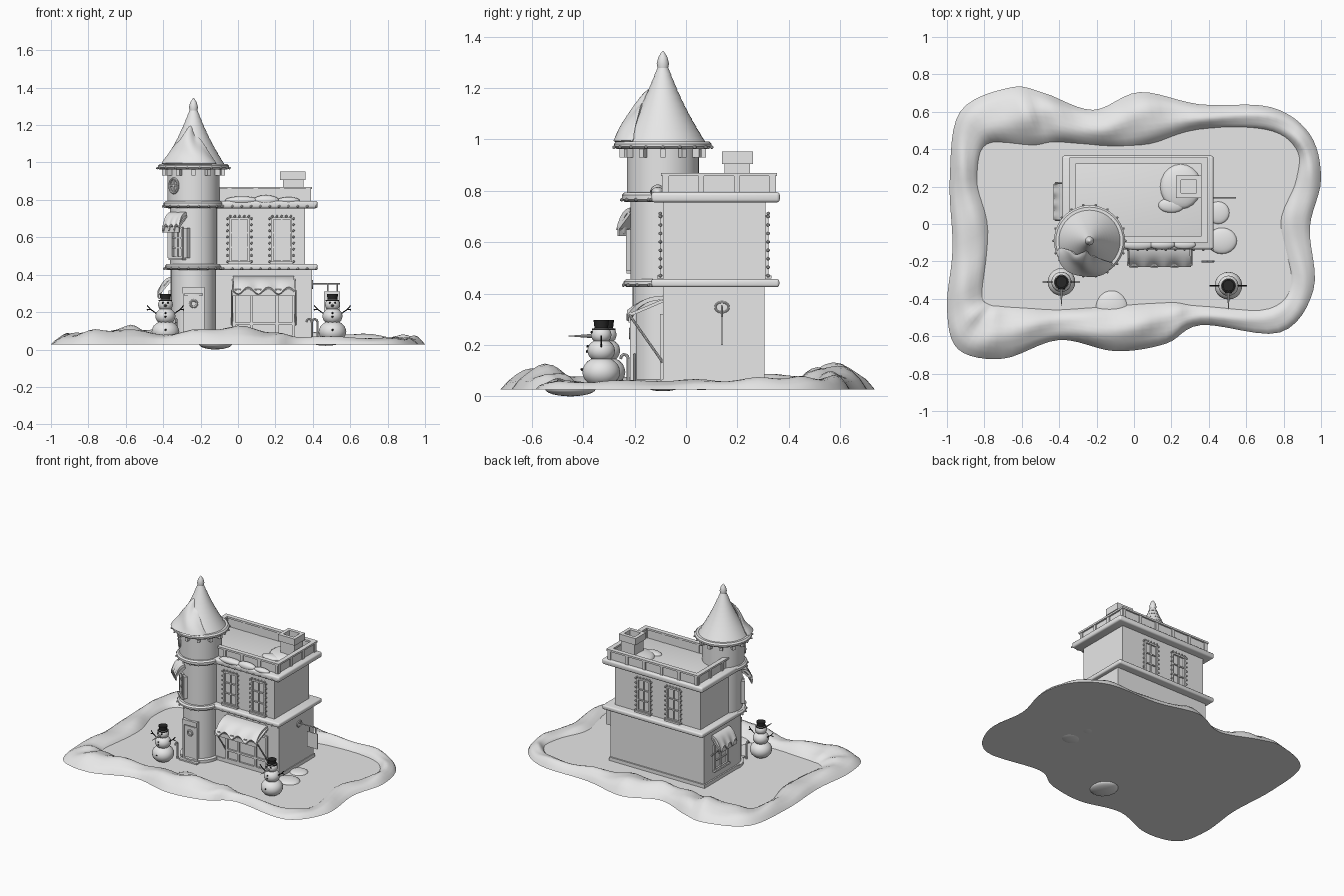
import bpy, bmesh, math, random
from mathutils import Matrix, Vector
from math import sin, cos, pi, radians

if "Cube" in bpy.data.objects:
    bpy.data.objects.remove(bpy.data.objects["Cube"])

random.seed(4)


def material(name, c):
    m = bpy.data.materials.new(name)
    m.diffuse_color = (*c, 1)
    m.use_nodes = True
    m.node_tree.nodes["Principled BSDF"].inputs["Base Color"].default_value = m.diffuse_color
    return m


STONE = material("pale_grey", (0.8, 0.8, 0.8))
COAL = material("coal_black", (0.02, 0.02, 0.02))
bulbs = []


def finish(name, bm, M=Matrix(), mat=STONE, bevel=0):
    bmesh.ops.recalc_face_normals(bm, faces=bm.faces)
    me = bpy.data.meshes.new(name)
    bm.transform(M)
    bm.to_mesh(me)
    bm.free()
    me.materials.append(mat)
    ob = bpy.data.objects.new(name, me)
    bpy.context.collection.objects.link(ob)
    if bevel:
        b = ob.modifiers.new("bevel", 'BEVEL')
        b.width, b.segments = bevel, 3
    return ob


def boxes(name, items, M=Matrix(), mat=STONE, bevel=0):
    bm = bmesh.new()
    for x0, x1, y0, y1, z0, z1 in items:
        T = Matrix.Translation(((x0 + x1) / 2, (y0 + y1) / 2, (z0 + z1) / 2))
        bmesh.ops.create_cube(bm, size=1, matrix=T @ Matrix.Diagonal((x1 - x0, y1 - y0, z1 - z0, 1)))
    return finish(name, bm, M, mat, bevel)


def lathe(name, prof, x, y, mat=STONE, seg=40):
    bm = bmesh.new()
    vs = [bm.verts.new((r, 0, z)) for r, z in prof]
    es = [bm.edges.new(p) for p in zip(vs, vs[1:])]
    bmesh.ops.spin(bm, geom=vs + es, cent=(0, 0, 0), axis=(0, 0, 1), angle=2 * pi, steps=seg)
    bmesh.ops.remove_doubles(bm, verts=bm.verts, dist=0.0003)
    return finish(name, bm, Matrix.Translation((x, y, 0)), mat)


def balls(name, items, mat=STONE, sub=3):
    bm = bmesh.new()
    for c, r in items:
        s = r if isinstance(r, tuple) else (r, r, r)
        bmesh.ops.create_icosphere(bm, subdivisions=sub, radius=1,
                                   matrix=Matrix.Translation(c) @ Matrix.Diagonal((*s, 1)))
    return finish(name, bm, mat=mat)


def tube(name, paths, r, mat=STONE):
    cu = bpy.data.curves.new(name, 'CURVE')
    cu.dimensions, cu.bevel_depth, cu.bevel_resolution = '3D', r, 2
    cu.use_fill_caps = True
    for pts in paths:
        s = cu.splines.new('POLY')
        s.points.add(len(pts) - 1)
        for p, q in zip(s.points, pts):
            p.co = (*q, 1)
    cu.materials.append(mat)
    bpy.context.collection.objects.link(bpy.data.objects.new(name, cu))


def grid(name, f, nu, nv, thick=0, M=Matrix()):
    bm = bmesh.new()
    v = [[bm.verts.new(f(i / nu, j / nv)) for j in range(nv + 1)] for i in range(nu + 1)]
    for i in range(nu):
        for j in range(nv):
            bm.faces.new((v[i][j], v[i + 1][j], v[i + 1][j + 1], v[i][j + 1]))
    ob = finish(name, bm, M)
    m = ob.modifiers.new("thick", 'SOLIDIFY')
    m.thickness, m.offset = thick, 0


def place(x, y, z, deg=0):
    return Matrix.Translation((x, y, z)) @ Matrix.Rotation(radians(deg), 4, 'Z')


# snow bank: outer x, y, inner x, y, height around the plot
bank = [(-.93, .60, -.78, .42, .06), (-.66, .73, -.55, .41, .085), (-.48, .70, -.4, .43, .08),
        (-.22, .61, -.15, .41, .07), (.03, .705, .08, .42, .085), (.35, .64, .35, .50, .06),
        (.73, .625, .70, .50, .05), (.94, .48, .86, .40, .045), (1, .24, .86, .24, .04),
        (.94, -.02, .77, 0, .035), (.96, -.35, .83, -.3, .03), (.78, -.58, .72, -.44, .035),
        (.36, -.54, .35, -.43, .04), (.17, -.64, .18, -.41, .07), (-.1, -.68, -.1, -.43, .085),
        (-.4, -.62, -.4, -.45, .06), (-.70, -.72, -.68, -.43, .075), (-.94, -.67, -.76, -.42, .06),
        (-1, -.45, -.80, -.36, .05), (-.97, -.13, -.77, -.03, .05), (-.985, .24, -.83, .24, .05)]


def spline(i, t):
    a, b, c, d = (Vector(bank[(i + k) % len(bank)]) for k in (-1, 0, 1, 2))
    return b + (c - a) * t / 2 + (a - 2.5 * b + 2 * c - d / 2) * t * t + (1.5 * (b - c) + (d - a) / 2) * t ** 3


ring = [spline(i, t / 6) for i in range(len(bank)) for t in range(6)]
bm = bmesh.new()
rows = []
for n, p in enumerate(ring):
    h = p[4] * (1 + .12 * sin(n * 1.1))
    rows.append([bm.verts.new((p[0] + (p[2] - p[0]) * t, p[1] + (p[3] - p[1]) * t,
                               .027 + h * max(0, sin(pi * t)) ** .7 * (1 + .1 * sin(9 * t + n * .5))))
                 for t in [k / 10 for k in range(11)]])
for a, b in zip(rows, rows[1:] + rows[:1]):
    for k in range(11):
        bm.faces.new((a[k], b[k], b[(k + 1) % 11], a[(k + 1) % 11]))
finish("snow_bank", bm)
# flat ground
bm = bmesh.new()
f = bm.faces.new([bm.verts.new(((p[0] + p[2]) / 2, (p[1] + p[3]) / 2, .027)) for p in ring])
ex = bmesh.ops.extrude_face_region(bm, geom=[f])['geom']
bmesh.ops.translate(bm, verts=[g for g in ex if isinstance(g, bmesh.types.BMVert)], vec=(0, 0, .013))
if f.is_valid is False or len(bm.faces) == len(ring) + 1:
    bmesh.ops.contextual_create(bm, geom=[e for e in bm.edges if e.is_boundary])
finish("ground", bm)
balls("ground_snow_lumps", [((-.12, -.45, .03), (.09, .1, .03)), ((.47, -.09, .04), (.08, .07, .02)),
                            ((.45, .06, .04), (.06, .06, .015))])

# main house
boxes("lower_walls", [(-.36, .395, -.09, .305, .035, .43)])
boxes("plinth", [(-.37, .40, -.095, .315, .035, .065)])
boxes("upper_walls", [(-.335, .358, -.09, .31, .45, .76)])
boxes("belt_moulding", [(-.385, .425, -.135, .363, .425, .457)], bevel=.01)
boxes("cornice", [(-.385, .425, -.135, .365, .755, .795)], bevel=.012)
X0, X1, Y0, Y1 = -.345, .395, -.098, .355
wall = lambda t, o, z0, z1: [(X0 + o, X1 - o, Y0 + o, Y0 + o + t, z0, z1), (X0 + o, X1 - o, Y1 - o - t, Y1 - o, z0, z1),
                             (X0 + o, X0 + o + t, Y0 + o, Y1 - o, z0, z1), (X1 - o - t, X1 - o, Y0 + o, Y1 - o, z0, z1)]
boxes("parapet_wall", wall(.012, .012, .79, .86))
boxes("parapet_rail", wall(.033, 0, .857, .87))
posts = [(X0 + .02 + i * .14, y) for i in range(6) for y in (Y0 + .015, Y1 - .015)]
posts += [(x, Y0 + .02 + j * .1375) for j in range(4) for x in (X0 + .015, X1 - .015)]
boxes("parapet_posts", [(x - .011, x + .011, y - .011, y + .011, .79, .86) for x, y in posts])
# chimney, hollow at the top
boxes("chimney", [(.24, .35, .15, .25, .79, .91)])
boxes("chimney_cap", [(.225, .36, .14, .165, .905, .953), (.225, .36, .235, .26, .905, .953),
                      (.225, .25, .165, .235, .905, .953), (.335, .36, .165, .235, .905, .953)])
balls("roof_snow", [((.25, .2, .795), (.11, .12, .03)), ((.2, .1, .795), (.07, .04, .018)),
                    ((.02, -.11, .797), (.09, .03, .022)), ((.15, -.11, .797), (.07, .028, .028)),
                    ((.27, -.11, .797), (.06, .025, .018))])


# paned window with a string of lights
def window(name, M, w, h, lights=True):
    b = [(s * w / 2 - .006, s * w / 2 + .006, -.012, .01, -h / 2, h / 2) for s in (-1, 1)]
    b += [(-w / 2, w / 2, -.012, .01, z - .006, z + .006) for z in (-h / 2, h / 2)]
    b += [(-.004, .004, -.008, .01, -h / 2, h / 2)]
    b += [(-w / 2, w / 2, -.008, .01, z - .004, z + .004) for z in (-h / 6, h / 6)]
    b += [(-w / 2 - .012, w / 2 + .012, -.022, .01, -h / 2 - .012, -h / 2)]
    boxes(name, b, M)
    if lights:
        for i in range(8):
            bulbs.extend(M @ Vector((s * (w / 2 + .014), -.01, -h / 2 + h * i / 7)) for s in (-1, 1))
        bulbs.extend(M @ Vector((w * (i / 4 - .5), -.01, h / 2 + .012)) for i in range(5))


for i, x in enumerate((.008, .233)):
    window(f"front_window_{i}", place(x, -.09, .585), .10, .23)
for i, x in enumerate((.12, -.12)):
    window(f"back_window_{i}", place(x, .31, .585, 180), .10, .23)


# sloping awning with a wavy snow cover and side struts
def awning(name, M, w, d, drop, strut):
    grid(name, lambda u, v: ((u - .5) * w, -d * v, -drop * v), 2, 2, .012, M)
    grid(name + "_valance", lambda u, v: ((u - .5) * w, -d, -drop - .03 * v), 2, 1, .008, M)
    grid(name + "_snow", lambda u, v: ((u - .5) * w * .96, -d * 1.04 * v,
         -drop * v + .012 + .014 * sin(pi * v) - .018 * v ** 5 * (1 + sin(u * 19))), 24, 8, .016, M)
    if strut:
        tube(name + "_struts", [[M @ Vector((s * w / 2, -d, -drop)), M @ Vector((s * w / 2, 0, -strut))]
                                for s in (-1, 1)], .005)


awning("front_awning", place(.137, -.09, .372), .34, .13, .055, .24)
awning("side_awning", place(-.36, .12, .37, -90), .2, .06, .07, .13)
window("side_window", place(-.36, .12, .22, -90), .15, .18, False)
boxes("shop_front", [(x, x + .016, -.102, -.08, .06, .32) for x in (-.03, .065, .20, .29)]
      + [(-.03, .306, -.102, -.08, z, z + .014) for z in (.06, .13, .306)])

# tower
TX, TY = -.238, -.09
lathe("tower_shaft", [(0, .03), (.135, .03), (.135, .06), (.118, .066), (.118, .44), (.126, .441),
                      (.126, .77), (.14, .771), (.14, .98), (0, .98)], TX, TY)
for name, r, z0, z1 in (("lower_ring", .153, .425, .457), ("middle_ring", .16, .757, .793), ("eave_ring", .19, .962, .993)):
    lathe("tower_" + name, [(0, z0), (r - .012, z0), (r, z0 + .01), (r, z1 - .01), (r - .01, z1), (0, z1)], TX, TY)
    for i in range(18):
        a = 2 * pi * i / 18
        if r > .18 or -pi * 1.05 < a - 2 * pi < -.2:
            bulbs.append((TX + (r + .003) * cos(a), TY + (r + .003) * sin(a), z0 + .008))
bulbs += [(.0 + i * .05 - .08, -.138, z) for i in range(11) for z in (.432, .765)]
for i in range(12):
    boxes("eave_bracket", [(-.01, .01, -.168, -.13, .93, .965)], place(TX, TY, 0, i * 30))
cone_r = lambda t: .162 * (1 - t) + .018 * t - .01 * sin(pi * t)
prof = [(0, .985)]
for i in range(10):
    prof += [(cone_r(i / 10) + .004, .99 + .029 * i), (cone_r((i + 1) / 10) + .002, .99 + .029 * (i + 1))]
lathe("tower_roof", prof + [(0, 1.281)], TX, TY)
lathe("finial", [(0, 1.27), (.02, 1.275), (.024, 1.295), (.018, 1.32), (.007, 1.338), (0, 1.345)], TX, TY, seg=20)


# snow clinging to the front of the cone
def cone_snow(u, v):
    a = radians(-165 + 120 * u)
    top = .08 + .55 * sin(pi * u) + .06 * sin(u * 17)
    t = top * v
    r = cone_r(t) + .004 + .03 * sin(pi * u) ** .5 * (max(0, 1 - v)) ** .5 + .008 * sin(6 * v + 8 * u) * sin(pi * u)
    return TX + r * cos(a), TY + r * sin(a), .992 + .29 * t


grid("roof_cone_snow", cone_snow, 28, 14, .012)
# tower windows
window("tower_window", place(TX, TY, .57, -42) @ Matrix.Translation((0, -.123, 0)), .075, .16, False)
T = place(TX, TY, 0, -42)
boxes("tower_shutters", [(s * .055 - .014, s * .055 + .014, -.13, -.10, .49, .65) for s in (-1, 1)], T)
awning("tower_awning", T @ Matrix.Translation((0, -.12, .715)), .12, .06, .06, 0)
T = place(TX, TY, 0, -48)
tube("round_window", [[T @ Vector((.033 * cos(a * pi / 12), -.142, .875 + .038 * sin(a * pi / 12))) for a in range(25)],
                      [T @ Vector((-.033, -.14, .875)), T @ Vector((.033, -.14, .875))],
                      [T @ Vector((0, -.14, .837)), T @ Vector((0, -.14, .913))]], .007)
# tower door with sign plate and wreath
boxes("tower_door", [(-.285, -.19, -.212, -.18, .04, .29), (-.295, -.285, -.218, -.17, .04, .3),
                     (-.19, -.18, -.218, -.17, .04, .3), (-.296, -.179, -.222, -.17, .3, .335),
                     (-.31, -.165, -.24, -.17, .035, .05)])
tube("door_wreath", [[(-.237 + .018 * cos(a * pi / 8), -.216, .245 + .018 * sin(a * pi / 8)) for a in range(17)]], .006)

# hanging side sign
tube("sign_bracket", [[(.39, .14, .352), (.545, .14, .352)], [(.48, .14, .352), (.48, .14, .30)],
                      [(.53, .14, .352), (.53, .14, .30)]], .004)
boxes("sign_board", [(.46, .545, .136, .144, .2, .31)])
lathe_plate = [[(.398, .14 + .026 * cos(a * pi / 10), .347 + .02 * sin(a * pi / 10)) for a in range(21)]]
tube("sign_wall_plate", lathe_plate, .004)

# candy canes
cane = [(0, 0, .04), (0, 0, .145)] + [(0, -.015 + .015 * cos(a), .145 + .018 * sin(a)) for a in (.6, 1.2, 1.8, 2.4, 3.1)]
tube("candy_canes", [[(x + p[1], -.2, p[2]) for p in cane] for x in (.425, .395)]
     + [[(-.33, -.225 + p[1], p[2]) for p in cane]], .006)

# snowmen
for n, (x, y) in enumerate(((-.388, -.31), (.505, -.33))):
    balls(f"snowman_{n}", [((x, y, .095), (.074, .074, .06)), ((x, y, .178), (.054, .054, .046)), ((x, y, .24), (.04, .04, .036))])
    lathe(f"snowman_hat_{n}", [(0, .258), (.036, .258), (.036, .264), (.026, .265), (.03, .297), (0, .297)], x, y, COAL, 20)
    balls(f"snowman_coal_{n}", [((x + s * .014, y - .036, .25), .006) for s in (-1, 1)]
          + [((x, y - r, z), .006) for r, z in ((.053, .195), (.055, .175), (.075, .105))], COAL, 1)
    bm = bmesh.new()
    bmesh.ops.create_cone(bm, cap_ends=True, segments=10, radius1=.009, radius2=.001, depth=.1)
    finish(f"snowman_nose_{n}", bm, place(x, y - .078, .235) @ Matrix.Rotation(pi / 2, 4, 'X'))
    tube(f"snowman_arms_{n}", [[(x + s * .045, y, .19), (x + s * .08, y, .215), (x + s * .097, y, .235)] for s in (-1, 1)]
         + [[(x + s * .08, y, .215), (x + s * .1, y, .212)] for s in (-1, 1)], .003, COAL)

balls("light_bulbs", [(b, .0075) for b in bulbs], sub=1)

# turn curves and modifiers into meshes, smooth with sharp edges kept
bpy.ops.object.select_all(action='SELECT')
bpy.context.view_layer.objects.active = bpy.data.objects["ground"]
bpy.ops.object.convert(target='MESH')
bpy.ops.object.shade_smooth_by_angle(angle=radians(35))
